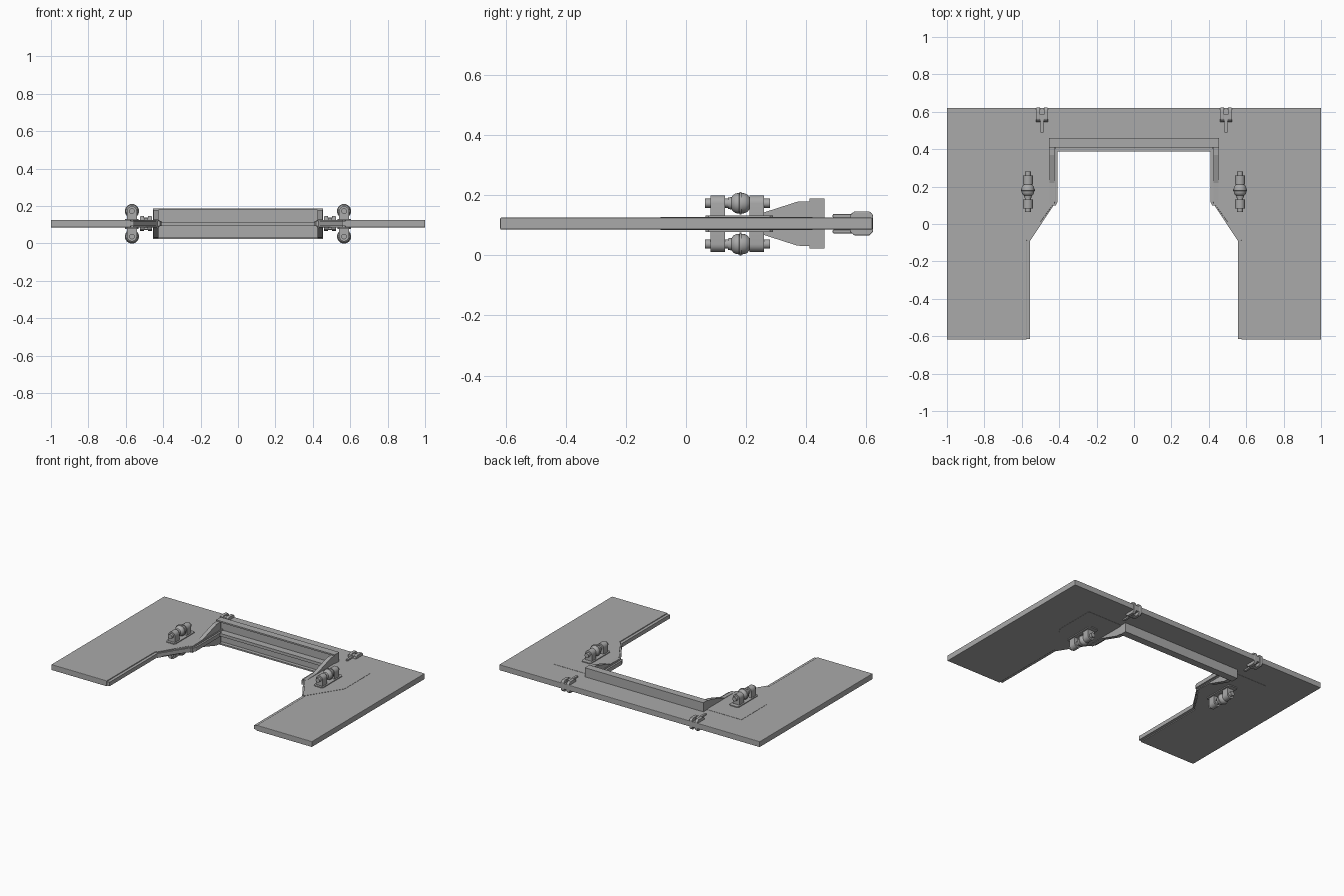
import bpy, bmesh, math
from mathutils import Matrix, Vector

if "Cube" in bpy.data.objects:
    bpy.data.objects.remove(bpy.data.objects["Cube"])

ZC = 0.105  # mid plane: the model is mirrored above and below it
steel = bpy.data.materials.new("grey_steel")
steel.diffuse_color = (0.4, 0.4, 0.4, 1)
steel.use_nodes = True
steel.node_tree.nodes["Principled BSDF"].inputs["Base Color"].default_value = steel.diffuse_color


def finish(name, bm, bevel=0.0, smooth=False):
    bmesh.ops.recalc_face_normals(bm, faces=bm.faces)
    me = bpy.data.meshes.new(name)
    bm.to_mesh(me)
    bm.free()
    ob = bpy.data.objects.new(name, me)
    bpy.context.collection.objects.link(ob)
    me.materials.append(steel)
    if bevel:
        m = ob.modifiers.new("bevel", 'BEVEL')
        m.width, m.segments, m.limit_method = bevel, 2, 'ANGLE'
    if smooth:
        bpy.context.view_layer.objects.active = ob
        ob.select_set(True)
        bpy.ops.object.shade_smooth_by_angle(angle=math.radians(35))
        ob.select_set(False)
    return ob


def prism(name, pts, lo, hi, axis='z', sx=1, **kw):
    """Extrude a 2D outline: 'z' uses (x, y), 'x' uses (y, z), 'y' uses (x, z)."""
    put = {'z': lambda a, b, c: (a * sx, b, c),
           'x': lambda a, b, c: (c * sx, a, b),
           'y': lambda a, b, c: (a * sx, c, b)}[axis]
    bm = bmesh.new()
    rings = [[bm.verts.new(put(a, b, c)) for a, b in pts] for c in (lo, hi)]
    n = len(pts)
    bm.faces.new(rings[0])
    bm.faces.new(rings[1])
    for i in range(n):
        j = (i + 1) % n
        bm.faces.new((rings[0][i], rings[0][j], rings[1][j], rings[1][i]))
    return finish(name, bm, **kw)


def box(name, x0, x1, y0, y1, z0, z1, sx=1, **kw):
    return prism(name, [(x0, y0), (x1, y0), (x1, y1), (x0, y1)], z0, z1, sx=sx, **kw)


def lathe_y(name, profile, x, z, segs=24):
    """Turn (y, radius) points about a line parallel to y."""
    bm = bmesh.new()
    vs = [bm.verts.new((x + r, y, z)) for y, r in profile]
    es = [bm.edges.new(p) for p in zip(vs, vs[1:])]
    bmesh.ops.spin(bm, geom=vs + es, cent=(x, 0, z), axis=(0, 1, 0),
                   angle=2 * math.pi, steps=segs, use_merge=True)
    bmesh.ops.remove_doubles(bm, verts=bm.verts, dist=1e-5)
    return finish(name, bm, smooth=True)


# U-shaped main deck
half = [(0.42, 0.44), (0.42, 0.12), (0.575, -0.09), (0.575, -0.618), (1, -0.618), (1, 0.62)]
prism("deck", half + [(-x, y) for x, y in reversed(half)], 0.086, 0.125, bevel=0.003)

# Beam across the notch: back wall, rim and middle shelf
box("beam_wall", -0.455, 0.455, 0.435, 0.46, 0.023, 0.188)
for z in (0.023, 0.178):
    box("beam_rim", -0.455, 0.455, 0.41, 0.436, z, z + 0.01)
box("beam_shelf", -0.425, 0.425, 0.387, 0.437, 0.095, 0.115)

for s in (1, -1):
    # Flush corner reinforcement and thin inner edge strips
    prism("corner_reinforcement", [(0.44, 0.42), (0.72, 0.42), (0.72, 0.14), (0.575, -0.085),
          (0.56, -0.085), (0.44, 0.11)], 0.0845, 0.1265, sx=s)
    prism("inner_edge_strip", [(0.408, 0.4), (0.408, 0.12), (0.418, 0.1), (0.43, 0.1),
          (0.555, -0.09), (0.555, -0.615), (0.58, -0.615), (0.58, -0.08), (0.45, 0.13),
          (0.45, 0.4)], 0.092, 0.119, sx=s)
    box("beam_end", 0.44, 0.455, 0.41, 0.436, 0.023, 0.188, sx=s)

    # Tapered gusset joining beam to deck
    top = [(0.105, 0.127), (0.22, 0.13), (0.37, 0.178), (0.42, 0.18)]
    prism("gusset", top + [(y, 2 * ZC - z) for y, z in reversed(top)], 0.425, 0.452, 'x', sx=s)

    # Back edge clip: cheeks either side of a slot, with bridge and tongue
    cheek = [(0.545, 0.078), (0.56, 0.066), (0.61, 0.066), (0.622, 0.078),
             (0.622, 0.134), (0.61, 0.146), (0.56, 0.146), (0.545, 0.134)]
    for x in (0.46, 0.502):
        prism("clip_cheek", cheek, x, x + 0.022, 'x', sx=s, bevel=0.003)
    for z in (0.072, 0.124):
        box("clip_bridge", 0.465, 0.52, 0.55, 0.585, z, z + 0.016, sx=s)
        box("clip_tongue", 0.484, 0.5, 0.488, 0.56, z + 0.001, z + 0.013, sx=s, bevel=0.003)

    # Roller stations on both faces of the deck
    for d in (1, -1):
        X, zr = 0.567, ZC + d * 0.068
        za, zb = sorted((ZC + d * 0.018, ZC + d * 0.027))
        pad = [(X + u * 0.036 - (0.01 * u if k else 0), y) for u, y, k in
               ((-1, 0.075, 0), (-1, 0.065, 1), (1, 0.065, 1), (1, 0.075, 0),
                (1, 0.28, 0), (1, 0.29, 1), (-1, 0.29, 1), (-1, 0.28, 0))]
        prism("roller_pad", pad, za, zb, sx=s)
        arch = [(X + 0.026 * math.cos(a), zr + d * 0.026 * math.sin(a))
                for a in (math.pi * i / 12 for i in range(13))]
        arch += [(X - 0.026, ZC + d * 0.018), (X + 0.026, ZC + d * 0.018)]
        for y in (0.082, 0.212):
            prism("roller_bracket", arch, y, y + 0.048, 'y', sx=s, smooth=True)
        lathe_y("roller_pin", [(0.063, 0), (0.063, 0.015), (0.28, 0.015), (0.28, 0)], s * X, zr)
        lathe_y("roller", [(0.14, 0), (0.14, 0.019), (0.152, 0.021), (0.157, 0.028), (0.166, 0.033),
                (0.177, 0.034), (0.178, 0.038), (0.184, 0.038), (0.185, 0.034), (0.196, 0.033),
                (0.205, 0.028), (0.21, 0.021), (0.213, 0.019), (0.213, 0)], s * X, zr)
